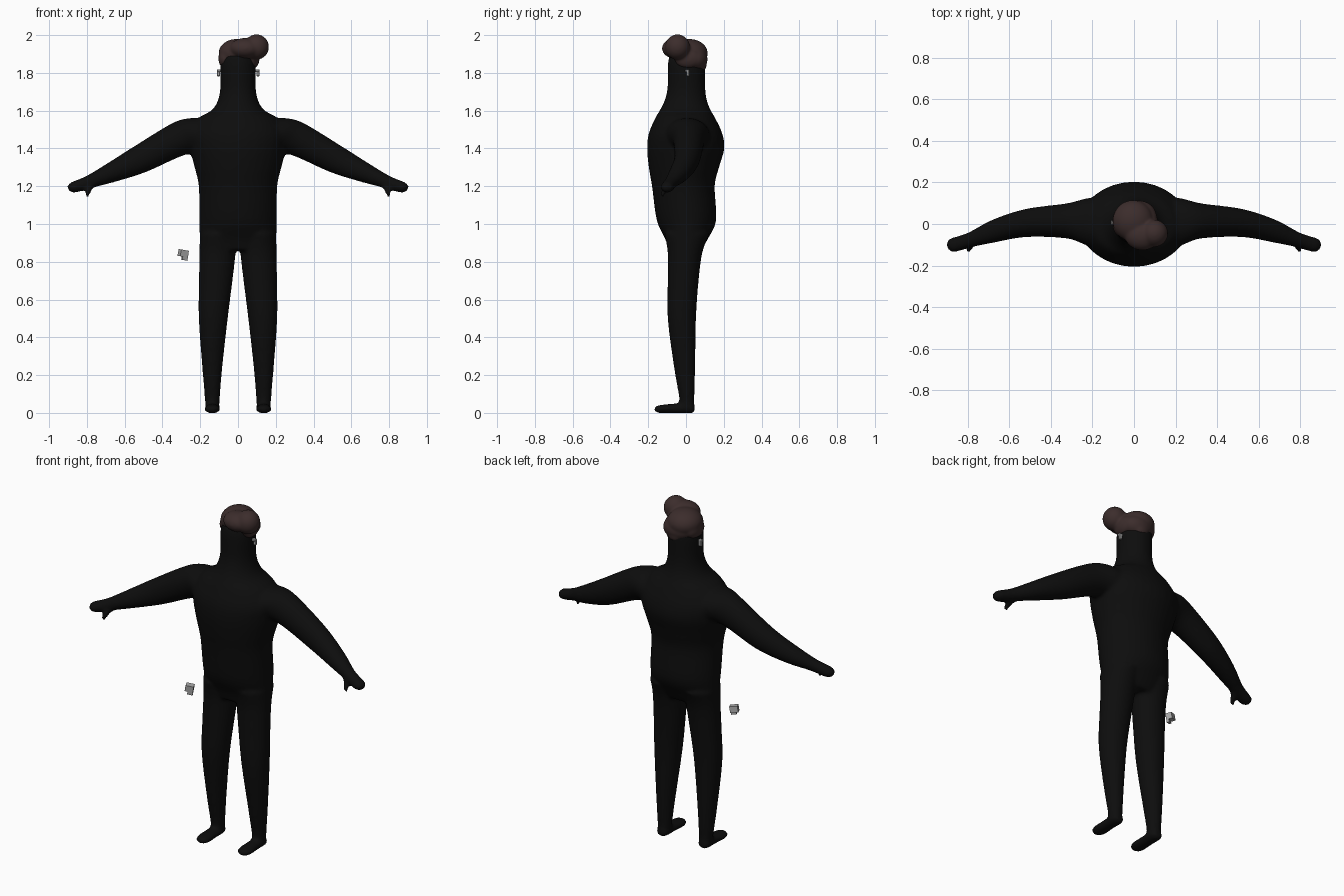
import bpy, bmesh, math
from mathutils import Vector, Matrix


def material(name, rgb):
    m = bpy.data.materials.new(name)
    m.diffuse_color = (*rgb, 1)
    return m


BLACK = material("black cloth", (0.004, 0.004, 0.004))
BROWN = material("brown hair", (0.045, 0.026, 0.025))
GREY = material("grey metal", (0.4, 0.4, 0.4))


def catmull(rows, steps=4):
    """Smoothly interpolate rows of numbers."""
    out = []
    for i in range(len(rows) - 1):
        a, b, c, d = (rows[max(0, min(len(rows) - 1, i + k))] for k in (-1, 0, 1, 2))
        for s in range(steps):
            t = s / steps
            out.append([0.5 * (2*q + (r-p)*t + (2*p-5*q+4*r-w)*t*t + (3*q-p-3*r+w)*t**3)
                        for p, q, r, w in zip(a, b, c, d)])
    return out + [list(rows[-1])]


def loft(bm, rows, u, v, mirror=1, sides=32):
    """Skin ellipses: each row is centre x, y, z, half size along u, half size along v."""
    u, v, rings = Vector(u), Vector(v), []
    for x, y, z, a, b in catmull(rows):
        ring = []
        for k in range(sides):
            t = 2 * math.pi * k / sides
            p = Vector((x, y, z)) + u * a * math.cos(t) + v * b * math.sin(t)
            p.x *= mirror
            ring.append(bm.verts.new(p))
        rings.append(ring)
    faces = [bm.faces.new(rings[0]), bm.faces.new(rings[-1])]
    for r, s in zip(rings, rings[1:]):
        for k in range(sides):
            j = (k + 1) % sides
            faces.append(bm.faces.new((r[k], r[j], s[j], s[k])))
    bmesh.ops.recalc_face_normals(bm, faces=faces)


def ball(bm, centre, size):
    mat = Matrix.Translation(centre) @ Matrix.Diagonal((*size, 1))
    bmesh.ops.create_uvsphere(bm, u_segments=32, v_segments=20, radius=1, matrix=mat)


def box(bm, centre, size, rot=Matrix.Identity(4)):
    mat = Matrix.Translation(centre) @ rot @ Matrix.Diagonal((*size, 1))
    bmesh.ops.create_cube(bm, size=1, matrix=mat)


def finish(name, bm, mat, voxel=None, smooth=6):
    me = bpy.data.meshes.new(name)
    bm.to_mesh(me)
    bm.free()
    me.materials.append(mat)
    ob = bpy.data.objects.new(name, me)
    bpy.context.collection.objects.link(ob)
    if voxel:  # fuse overlapping volumes into one soft surface
        r = ob.modifiers.new("fuse", 'REMESH')
        r.mode, r.voxel_size, r.use_smooth_shade = 'VOXEL', voxel, True
        s = ob.modifiers.new("soften", 'SMOOTH')
        s.factor, s.iterations = 0.5, smooth
    return ob


X, Y, Z = (1, 0, 0), (0, 1, 0), (0, 0, 1)
bm = bmesh.new()

# torso, neck and head: z, half width, front y, back y
torso = [(0.86, 0.17, -0.09, 0.08), (0.92, 0.20, -0.11, 0.115), (1.02, 0.205, -0.155, 0.16),
         (1.20, 0.208, -0.18, 0.152), (1.30, 0.23, -0.197, 0.175), (1.40, 0.255, -0.206, 0.203),
         (1.48, 0.26, -0.197, 0.192), (1.56, 0.21, -0.163, 0.155), (1.60, 0.142, -0.14, 0.132),
         (1.65, 0.108, -0.115, 0.112), (1.72, 0.094, -0.098, 0.102), (1.84, 0.094, -0.097, 0.102),
         (1.90, 0.08, -0.085, 0.09)]
loft(bm, [(0, (f + b) / 2, z, w, (b - f) / 2) for z, w, f, b in torso], X, Y)

arm = [(0.12, 0, 1.46, 0.13, 0.11), (0.22, 0.01, 1.465, 0.115, 0.105),
       (0.32, 0.015, 1.447, 0.085, 0.09), (0.52, 0.005, 1.342, 0.068, 0.075),
       (0.68, -0.035, 1.268, 0.056, 0.052), (0.79, -0.076, 1.222, 0.038, 0.035),
       (0.855, -0.097, 1.199, 0.037, 0.032), (0.885, -0.10, 1.189, 0.031, 0.026),
       (0.90, -0.10, 1.184, 0.012, 0.012)]
thumb = [(0.775, -0.085, 1.205, 0.02, 0.02), (0.79, -0.112, 1.178, 0.016, 0.016),
         (0.798, -0.13, 1.150, 0.013, 0.013)]
leg = [(0.105, 0.005, 0.95, 0.098, 0.12), (0.108, -0.005, 0.85, 0.096, 0.092),
       (0.118, -0.015, 0.70, 0.089, 0.082), (0.131, -0.022, 0.50, 0.077, 0.075),
       (0.136, -0.008, 0.25, 0.054, 0.057), (0.136, 0.004, 0.08, 0.040, 0.040),
       (0.136, 0.006, 0.01, 0.036, 0.036)]
foot = [(0.136, 0.045, 0.024, 0.024, 0.022), (0.136, 0.02, 0.025, 0.038, 0.027),
        (0.136, -0.05, 0.024, 0.038, 0.026), (0.136, -0.12, 0.021, 0.042, 0.023),
        (0.136, -0.155, 0.02, 0.032, 0.018), (0.136, -0.167, 0.02, 0.012, 0.01)]
for side in (1, -1):
    loft(bm, arm, Y, (0.44, 0, 0.9), side)
    loft(bm, thumb, X, (0, -0.7, 0.7), side, 16)
    loft(bm, leg, X, Y, side)
    loft(bm, foot, X, Z, side)
finish("body", bm, BLACK, 0.011, 5)

# swept hair: cap, side locks, nape and raised quiff
bm = bmesh.new()
ball(bm, (-0.005, 0.015, 1.905), (0.098, 0.10, 0.075))
ball(bm, (0.015, 0.05, 1.872), (0.09, 0.064, 0.064))
ball(bm, (0.015, 0.075, 1.845), (0.05, 0.035, 0.04))
ball(bm, (0.04, -0.055, 1.93), (0.085, 0.072, 0.055))
ball(bm, (0.098, -0.045, 1.937), (0.066, 0.066, 0.067))
for x in (-0.068, 0.078):
    ball(bm, (x, 0.01, 1.875), (0.036, 0.07, 0.052))
finish("hair", bm, BROWN, 0.007, 8)

# ear studs on both sides of the head
for x, name in ((-0.103, "left_ear_stud"), (0.106, "right_ear_stud")):
    bm = bmesh.new()
    box(bm, (x, 0.01, 1.80), (0.018, 0.015, 0.036))
    box(bm, (x * 0.97, 0.006, 1.812), (0.024, 0.02, 0.014))
    bmesh.ops.bevel(bm, geom=bm.edges[:], offset=0.003, segments=1, affect='EDGES')
    finish(name, bm, GREY)

# small tilted block with a tab beside the hip
tilt = Matrix.Rotation(math.radians(10), 4, 'Y') @ Matrix.Rotation(math.radians(25), 4, 'Z')
bm = bmesh.new()
box(bm, (-0.29, -0.04, 0.845), (0.045, 0.035, 0.036), tilt)
box(bm, (-0.282, -0.045, 0.823), (0.03, 0.014, 0.03), tilt)
finish("hip_block", bm, GREY)
